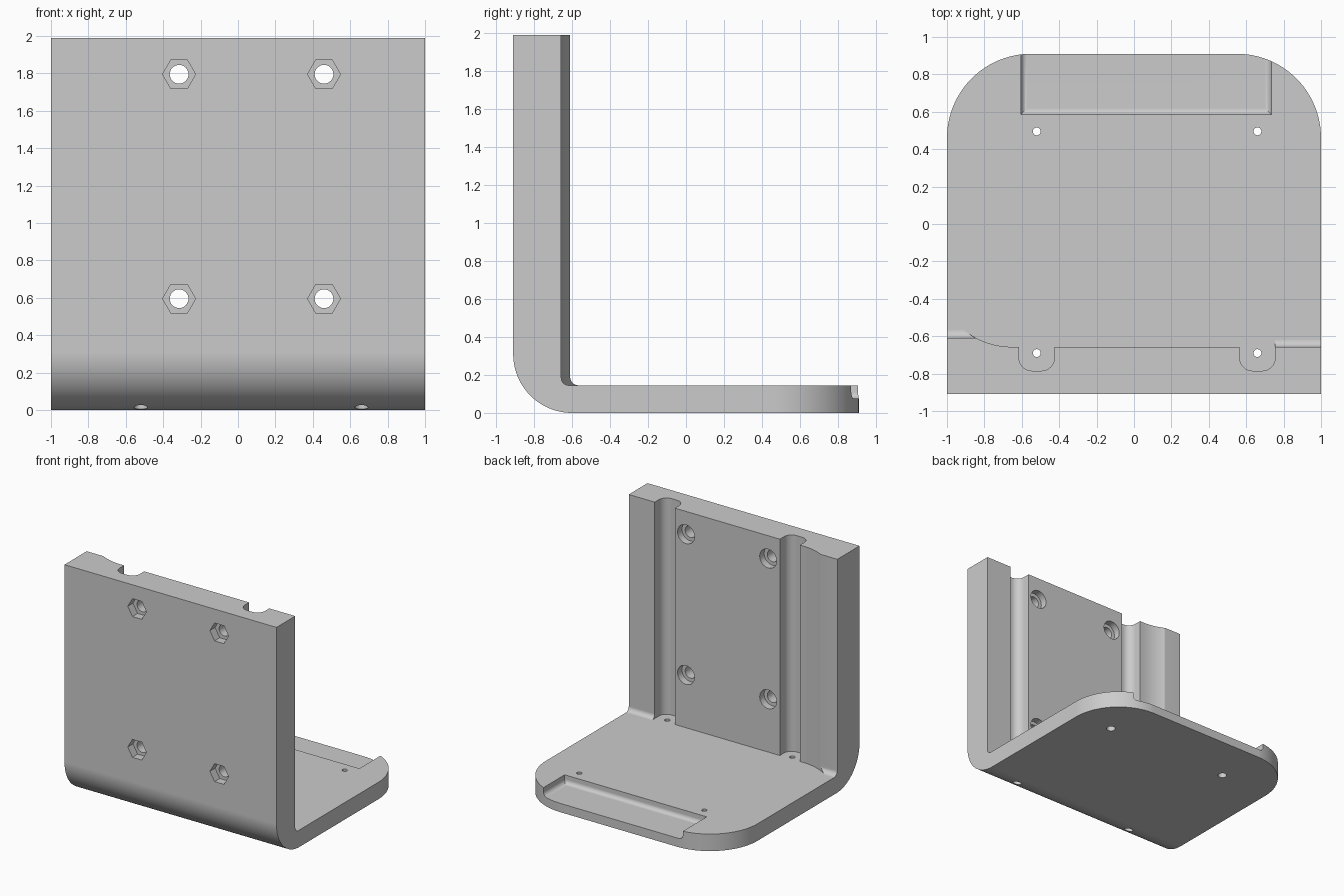
import bpy, bmesh
from math import cos, sin, radians
from mathutils import Vector

cube = bpy.data.objects.get("Cube")
if cube:
    bpy.data.objects.remove(cube, do_unlink=True)

FLOOR = 0.145      # floor thickness
TOP = 1.99         # wall height
FRONT, BACK = -0.91, 0.91
PANEL = -0.657     # rear surface of the wall panel

gray = bpy.data.materials.new("plain gray")
gray.use_nodes = True
gray.diffuse_color = (0.6, 0.6, 0.6, 1)
gray.node_tree.nodes["Principled BSDF"].inputs["Base Color"].default_value = (0.6, 0.6, 0.6, 1)


def arc(cx, cy, r, start, end, steps=16):
    angles = [radians(start + (end - start) * i / steps) for i in range(steps + 1)]
    return [(cx + r * cos(a), cy + r * sin(a)) for a in angles]


def prism(name, points, axis, lo, hi, bevel=0):
    """Extrude a 2D outline along an axis; the outline uses the other two in order."""
    place = {"x": lambda p, t: (t, p[0], p[1]),
             "y": lambda p, t: (p[0], t, p[1]),
             "z": lambda p, t: (p[0], p[1], t)}[axis]
    bm = bmesh.new()
    face = bm.faces.new([bm.verts.new(place(p, lo)) for p in points])
    new = bmesh.ops.extrude_face_region(bm, geom=[face])["geom"]
    shift = Vector(place((0, 0), hi - lo))
    bmesh.ops.translate(bm, vec=shift, verts=[v for v in new if isinstance(v, bmesh.types.BMVert)])
    if bevel:   # round the lower edges
        low = min(v.co.z for v in bm.verts)
        edges = [e for e in bm.edges if all(abs(v.co.z - low) < 1e-5 for v in e.verts)]
        bmesh.ops.bevel(bm, geom=edges, offset=bevel, segments=6, profile=0.5, affect="EDGES")
    bmesh.ops.recalc_face_normals(bm, faces=bm.faces)
    mesh = bpy.data.meshes.new(name)
    bm.to_mesh(mesh)
    bm.free()
    mesh.materials.append(gray)
    obj = bpy.data.objects.new(name, mesh)
    bpy.context.collection.objects.link(obj)
    return obj


def circle(cx, cy, r, sides=32):
    return arc(cx, cy, r, 0, 360, sides)[:-1]


# L-shaped body with rounded outer bend and filleted inner corner
profile = arc(-0.6, 0.31, 0.31, 180, 270, 24)
profile += [(BACK, 0), (BACK, FLOOR)]
profile += arc(-0.565, FLOOR + 0.045, 0.045, 270, 180, 8)
profile += [(-0.61, TOP), (FRONT, TOP)]
body = prism("angle_bracket", profile, "x", -1, 1)
bpy.context.view_layer.objects.active = body
body.select_set(True)


def combine(tool, operation="DIFFERENCE"):
    tool.hide_render = True
    mod = body.modifiers.new(tool.name, "BOOLEAN")
    mod.operation = operation
    mod.solver = "EXACT"
    mod.object = tool
    bpy.ops.object.modifier_apply(modifier=mod.name)
    bpy.data.objects.remove(tool, do_unlink=True)


# Rounded rear corners of the floor
R = 0.45
for s in (-1, 1):
    corner = [(s * x, y) for x, y in arc(1 - R, BACK - R, R, 0, 90, 24)]
    corner += [(s * (1 - R), BACK + 0.1), (s * 1.1, BACK + 0.1), (s * 1.1, BACK - R)]
    combine(prism("corner_cutter", corner, "z", -0.1, 0.4))


# Recessed wall panel: curved scoop at one side, two vertical cable grooves
def groove(x, half=0.095, bottom=-0.785, r=0.07):
    return ([(x - half, PANEL)] + arc(x - half + r, bottom + r, r, 180, 270, 8)
            + arc(x + half - r, bottom + r, r, 270, 360, 8) + [(x + half, PANEL)])


scoop = arc(-0.65, PANEL + 0.425, 0.425, 219, 270, 20)
outline = scoop + groove(-0.52) + groove(0.66) + [(1.1, PANEL), (1.1, scoop[0][1])]
combine(prism("panel_cutter", outline, "z", FLOOR, TOP + 0.2))

# Small fillet under the plain side strip
f = 0.04
fillet = [(PANEL - 0.05, 0.1), (PANEL + f, 0.1)]
fillet += arc(PANEL + f, FLOOR + f, f, 270, 180, 8) + [(PANEL - 0.05, FLOOR + f)]
combine(prism("strip_fillet", fillet, "x", 0.755, 1), "UNION")

# Shallow tray at the rear edge
tray = [(-0.605, 0.585), (0.735, 0.585), (0.735, 1.2), (-0.605, 1.2)]
combine(prism("tray_cutter", tray, "z", 0.075, 0.3, bevel=0.035))

# Wall bolt holes: hexagonal nut pocket in front, round head pocket behind
for x in (-0.315, 0.46):
    for z in (0.595, 1.795):
        combine(prism("bolt_hole", circle(x, z, 0.05), "y", -1, -0.5))
        combine(prism("nut_pocket", circle(x, z, 0.088, 6), "y", -1, FRONT + 0.07))
        combine(prism("head_pocket", circle(x, z, 0.08), "y", PANEL - 0.06, -0.5))

# Floor screw holes, wider from below
for x in (-0.52, 0.66):
    for y in (-0.69, 0.495):
        combine(prism("screw_hole", circle(x, y, 0.021, 20), "z", -0.1, 0.3))
        combine(prism("screw_pocket", circle(x, y, 0.036, 24), "z", -0.1, 0.07))

# Smooth curves, crisp edges
bpy.ops.object.shade_smooth_by_angle(angle=radians(30))
weighted = body.modifiers.new("even_shading", "WEIGHTED_NORMAL")
weighted.keep_sharp = True
